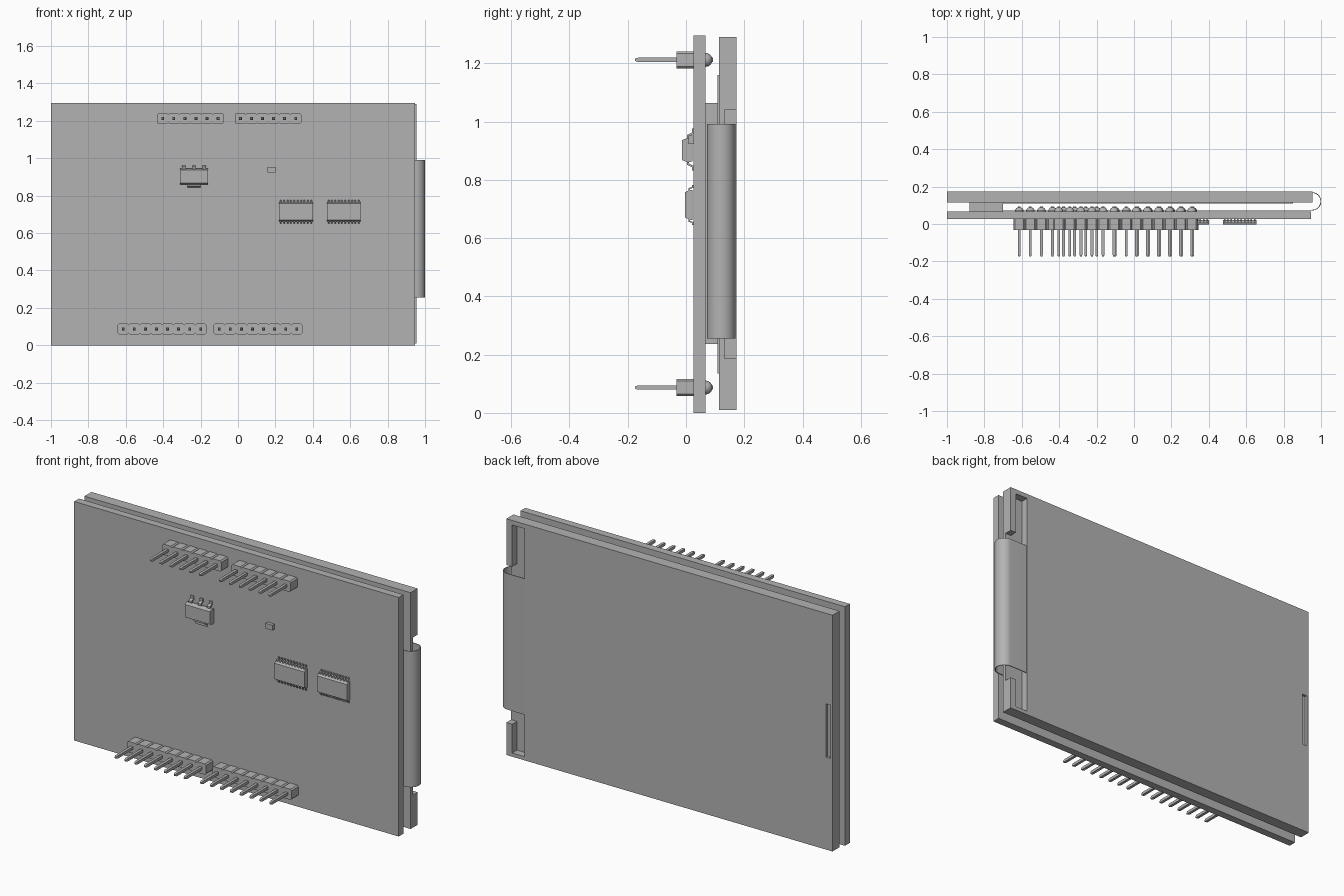
import bpy, bmesh, math
from mathutils import Matrix

cube = bpy.data.objects.get("Cube")
if cube:
    bpy.data.objects.remove(cube, do_unlink=True)

grey = bpy.data.materials.new("plain_grey")
grey.use_nodes = True
grey.diffuse_color = (0.45, 0.45, 0.45, 1)
grey.node_tree.nodes["Principled BSDF"].inputs["Base Color"].default_value = grey.diffuse_color

BOARD_FRONT, BOARD_BACK = 0.026, 0.067


def prism(bm, points, axis, lo, hi):
    """Extrude a 2D outline along x (points are y, z) or y (points are x, z)."""
    def place(p, d):
        return (d, p[0], p[1]) if axis == "x" else (p[0], d, p[1])
    a = [bm.verts.new(place(p, lo)) for p in points]
    b = [bm.verts.new(place(p, hi)) for p in points]
    n = len(points)
    bm.faces.new(a)
    bm.faces.new(b[::-1])
    for i in range(n):
        j = (i + 1) % n
        bm.faces.new((a[j], a[i], b[i], b[j]))


def box(bm, x, y, z):
    prism(bm, [(x[0], z[0]), (x[1], z[0]), (x[1], z[1]), (x[0], z[1])], "y", *y)


def finish(name, bm, smooth=False):
    bmesh.ops.recalc_face_normals(bm, faces=bm.faces[:])
    mesh = bpy.data.meshes.new(name)
    bm.to_mesh(mesh)
    bm.free()
    mesh.materials.append(grey)
    obj = bpy.data.objects.new(name, mesh)
    bpy.context.collection.objects.link(obj)
    if smooth:
        bpy.ops.object.select_all(action="DESELECT")
        obj.select_set(True)
        bpy.context.view_layer.objects.active = obj
        bpy.ops.object.shade_smooth_by_angle(angle=math.radians(35))
    return obj


def block(name, x, y, z):
    bm = bmesh.new()
    box(bm, x, y, z)
    return finish(name, bm)


# Circuit board, spacer and the plate under the screen
block("circuit_board", (-1, 0.945), (BOARD_FRONT, BOARD_BACK), (0, 1.295))
block("cable_socket", (-0.88, -0.70), (BOARD_BACK, 0.114), (0.237, 1.064))
block("screen_backing", (-0.70, 0.85), (0.109, 0.114), (0.135, 1.16))

# Screen panel with cable groove, edge notch and small slot
screen = block("screen_panel", (-1, 0.955), (0.114, 0.174), (0.01, 1.29))
cutters = [
    block("groove_cutter", (0.847, 0.92), (0.133, 0.2), (0.03, 1.265)),
    block("notch_cutter", (0.90, 1.1), (0.133, 0.21), (0.186, 1.04)),
    block("slot_cutter", (-0.988, -0.96), (0.16, 0.2), (0.51, 0.80)),
]
for c in cutters:
    c.hide_render = True
    mod = screen.modifiers.new("cut", "BOOLEAN")
    mod.operation = "DIFFERENCE"
    mod.solver = "EXACT"
    mod.object = c
bpy.context.view_layer.update()
cut_mesh = bpy.data.meshes.new_from_object(
    screen.evaluated_get(bpy.context.evaluated_depsgraph_get()))
screen.modifiers.clear()
screen.data = cut_mesh
for c in cutters:
    bpy.data.objects.remove(c, do_unlink=True)


# Ribbon cable folded around the screen edge
def ribbon_side(radius):
    mid_x, mid_y, steps = 0.952, 0.121, 20
    arc = [(mid_x + radius * math.cos(t), mid_y + radius * math.sin(t))
           for t in (math.pi / 2 - math.pi * i / steps for i in range(steps + 1))]
    return [(0.848, mid_y + radius)] + arc + [(-0.70, mid_y - radius)]


bm = bmesh.new()
prism(bm, ribbon_side(0.049) + ribbon_side(0.045)[::-1], "y", 0.255, 0.992)
for v in bm.verts:      # outline was drawn in x, y: swap it upright
    v.co.y, v.co.z = v.co.z, v.co.y
finish("ribbon_cable", bm, smooth=True)


# Pin headers with solder domes on the back of the board
def header(name, start, z, count):
    pitch, half, c = 0.0592, 0.029, 0.007
    body, pins, solder = bmesh.new(), bmesh.new(), bmesh.new()
    for i in range(count):
        x = start + pitch * (i + 0.5)
        w = pitch / 2
        outline = [(x - w, z - half + c), (x - w + c, z - half), (x + w - c, z - half),
                   (x + w, z - half + c), (x + w, z + half - c), (x + w - c, z + half),
                   (x - w + c, z + half), (x - w, z + half - c)]
        prism(body, outline, "y", -0.033, BOARD_FRONT)
        r = 0.0075
        box(pins, (x - r, x + r), (-0.165, 0.093), (z - r, z + r))
        tip = bmesh.ops.create_cone(
            pins, cap_ends=True, segments=4, radius1=r * 1.41, radius2=r * 0.7, depth=0.01,
            matrix=Matrix.Translation((x, -0.17, z)) @ Matrix.Rotation(math.pi / 2, 4, "X")
            @ Matrix.Rotation(math.pi / 4, 4, "Z"))
        bmesh.ops.create_uvsphere(
            solder, u_segments=14, v_segments=8, radius=0.024,
            matrix=Matrix.Translation((x, BOARD_BACK, z)) @ Matrix.Rotation(math.pi / 2, 4, "X"))
    finish(name + "_body", body)
    finish(name + "_pins", pins)
    finish(name + "_solder", solder, smooth=True)


header("upper_header_right", -0.432, 1.212, 6)
header("upper_header_left", -0.017, 1.212, 6)
header("lower_header_right", -0.643, 0.087, 8)
header("lower_header_left", -0.130, 0.087, 8)


# Bent chip lead: leaves the body at height z, steps down to the board
def lead(bm, x, width, z, reach, side, top):
    t = 0.006
    foot = BOARD_FRONT
    path = [(top, -0.01), (top, reach * 0.35), (foot - t, reach * 0.6), (foot - t, reach),
            (foot, reach), (foot, reach * 0.45), (top + t, reach * 0.2), (top + t, -0.01)]
    prism(bm, [(y, z + side * d) for y, d in path], "x", x - width / 2, x + width / 2)


# Two ten-pair driver chips
def driver_chip(name, x0):
    x1, z0, z1, c = x0 + 0.18, 0.663, 0.765, 0.008
    body, leads = bmesh.new(), bmesh.new()
    outline = [(0.022, z0), (0.012, z0), (-0.004, z0 + c), (-0.004, z1 - c),
               (0.012, z1), (0.022, z1)]
    prism(body, outline, "x", x0, x1)
    for i in range(10):
        x = x0 + 0.009 + 0.018 * i
        lead(leads, x, 0.008, z1, 0.018, 1, 0.008)
        lead(leads, x, 0.008, z0, 0.018, -1, 0.008)
    finish(name + "_body", body)
    finish(name + "_leads", leads)


driver_chip("driver_chip_right", 0.22)
driver_chip("driver_chip_left", 0.475)

# Voltage regulator with three leads and a wide tab
bm = bmesh.new()
prism(bm, [(0.022, 0.864), (0.006, 0.860), (-0.013, 0.868), (-0.013, 0.937),
           (0.006, 0.944), (0.022, 0.940)], "x", -0.31, -0.16)
finish("regulator_body", bm)
bm = bmesh.new()
for x in (-0.29, -0.235, -0.18):
    lead(bm, x, 0.018, 0.942, 0.034, 1, 0.004)
lead(bm, -0.235, 0.07, 0.862, 0.03, -1, 0.004)
finish("regulator_leads", bm)

# Small surface part
block("small_component", (0.158, 0.20), (0.008, BOARD_FRONT), (0.924, 0.952))
